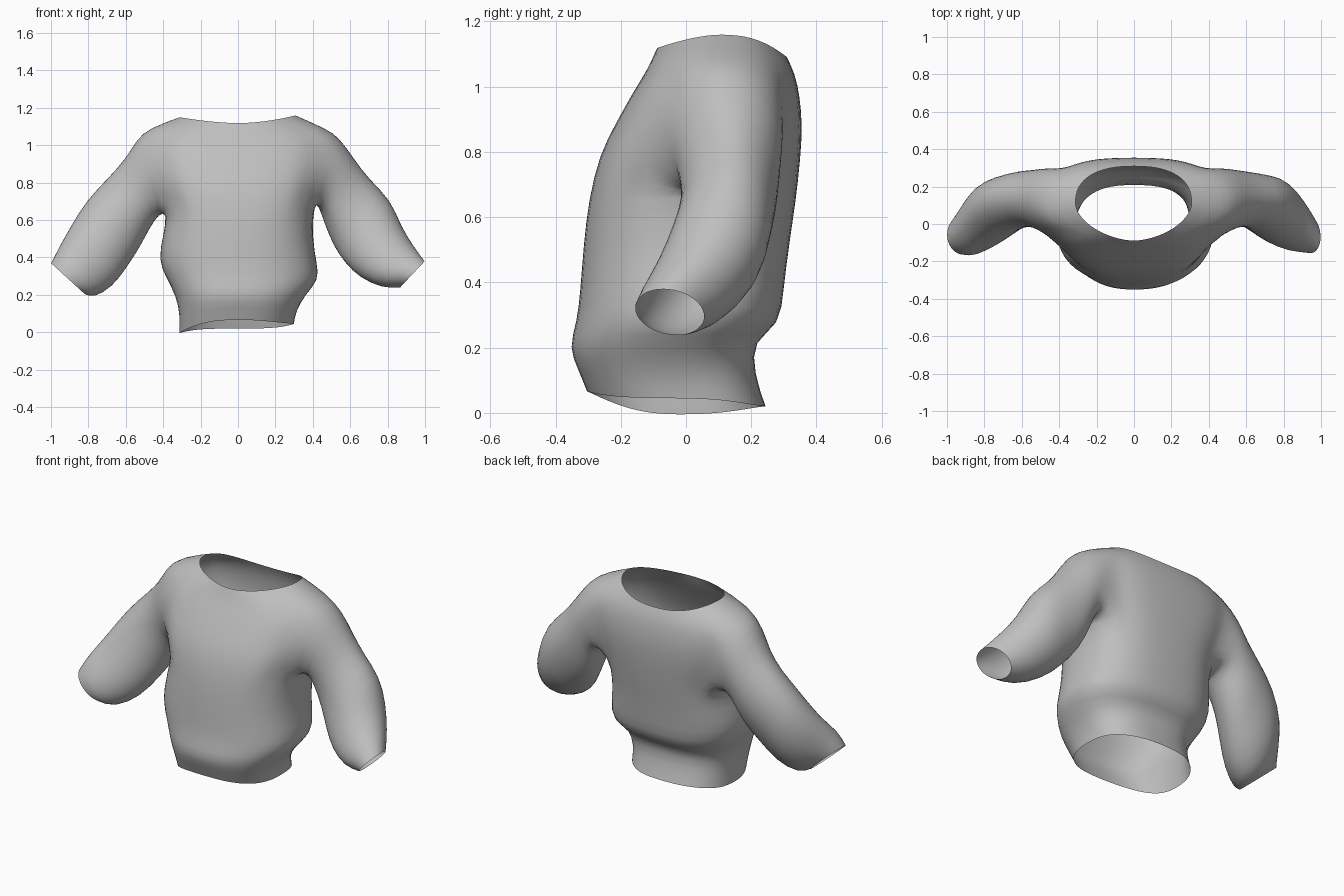
import bpy, bmesh, math
from mathutils import Vector

if "Cube" in bpy.data.objects:
    bpy.data.objects.remove(bpy.data.objects["Cube"])

N = 32          # points around the body
K = 4           # half width of the armhole, in body points
LOW, HIGH = 6, 10   # body rings bounding the armhole

# Body rings, hem to neckline: left and right half width, front y, back y,
# front z, left z, right z, back z, squareness
BODY = [
    (.315, .30, -.305, .245, .067, -.005, .045, .020, 2.3),
    (.312, .31, -.33, .21, .13, .09, .11, .12, 2.4),
    (.33, .36, -.362, .205, .20, .19, .20, .225, 2.3),
    (.385, .435, -.335, .29, .28, .29, .28, .265, 2.3),
    (.43, .425, -.325, .30, .38, .39, .36, .38, 2.3),
    (.40, .395, -.315, .318, .52, .52, .52, .52, 2.4),
    (.38, .41, -.30, .338, .65, .64, .69, .65, 2.5),
    (.44, .44, -.268, .352, .79, .76, .78, .78, 2.6),
    (.47, .47, -.215, .358, .89, .88, .88, .88, 2.6),
    (.49, .49, -.165, .350, .98, .99, .99, .97, 2.5),
    (.48, .48, -.120, .335, 1.05, 1.09, 1.085, 1.04, 2.2),
    (.315, .31, -.09, .31, 1.118, 1.15, 1.16, 1.09, 1.75),
]

# Sleeve rings, shoulder to cuff: top x, top z, bottom x, bottom z, front y, back y, forward lean
RIGHT = [
    (.54, 1.045, .43, .68, -.05, .30, 0),
    (.62, .93, .465, .57, -.02, .29, 0),
    (.70, .82, .51, .46, -.01, .28, .01),
    (.82, .71, .57, .37, -.05, .26, .03),
    (.87, .57, .65, .29, -.10, .235, .04),
    (.94, .46, .77, .235, -.15, .15, .02),
    (.998, .38, .865, .238, -.155, .055, -.02),
]
LEFT = [
    (.54, 1.035, .42, .635, -.05, .30, 0),
    (.60, .93, .47, .56, -.015, .29, 0),
    (.69, .83, .52, .46, -.015, .285, .01),
    (.81, .71, .59, .35, -.06, .255, .03),
    (.90, .56, .67, .24, -.12, .215, .03),
    (.955, .46, .775, .18, -.175, .13, 0),
    (1.0, .37, .82, .205, -.165, .05, 0),
]


def power(v, p):
    return math.copysign(abs(v) ** (2 / p), v)


def body_point(spec, i):
    wl, wr, yf, yb, zf, zl, zr, zb, p = spec
    a = 2 * math.pi * i / N
    c, s = math.cos(a), math.sin(a)
    if s > 0:
        p = max(p, 2.1) + .3         # flatter back
    zs = (zl + zr) / 2 + (zr - zl) / 2 * c
    z = zs + ((zb if s > 0 else zf) - zs) * s * s
    w = wr if c > 0 else wl
    return Vector((w * power(c, p), (yf + yb) / 2 + (yb - yf) / 2 * power(s, p), z))


bm = bmesh.new()

# Body with an armhole left open on each side
rings = [[bm.verts.new(body_point(r, i)) for i in range(N)] for r in BODY]
for j in range(len(rings) - 1):
    for i in range(N):
        near_side = min(abs(i + .5 - c) for c in (0, N / 2, N)) < K
        if near_side and LOW <= j < HIGH:
            continue
        k = (i + 1) % N
        bm.faces.new((rings[j][i], rings[j][k], rings[j + 1][k], rings[j + 1][i]))


# Sleeves grown from the armhole edge
def add_sleeve(side, specs):
    start, step = (0, 1) if side > 0 else (N // 2, -1)
    at = lambda j, d: rings[j][(start + step * d) % N]
    loop = [at(HIGH, d) for d in range(K)]
    loop += [at(j, K) for j in range(HIGH, LOW, -1)]
    loop += [at(LOW, d) for d in range(K, -K, -1)]
    loop += [at(j, -K) for j in range(LOW, HIGH)]
    loop += [at(HIGH, d) for d in range(-K, 0)]
    n = len(loop)
    for tx, tz, bx, bz, yf, yb, lean in specs:
        mid = Vector((side * (tx + bx) / 2, (yf + yb) / 2, (tz + bz) / 2))
        up = Vector((side * (tx - bx) / 2, lean, (tz - bz) / 2))
        back = Vector((0, (yb - yf) / 2, 0))
        new = []
        for i in range(n):
            a = 2 * math.pi * i / n
            new.append(bm.verts.new(mid + up * math.cos(a) + back * math.sin(a)))
        for i in range(n):
            k = (i + 1) % n
            bm.faces.new((loop[i], loop[k], new[k], new[i]))
        loop = new


add_sleeve(1, RIGHT)
add_sleeve(-1, LEFT)
bmesh.ops.recalc_face_normals(bm, faces=bm.faces)

mesh = bpy.data.meshes.new("sweater")
bm.to_mesh(mesh)
bm.free()
sweater = bpy.data.objects.new("sweater", mesh)
bpy.context.collection.objects.link(sweater)

# Plain grey cloth
cloth = bpy.data.materials.new("grey cloth")
cloth.diffuse_color = (.52, .52, .52, 1)
cloth.use_nodes = True
cloth.node_tree.nodes["Principled BSDF"].inputs["Base Color"].default_value = cloth.diffuse_color
mesh.materials.append(cloth)

# Soft smooth surface
sub = sweater.modifiers.new("soften", 'SUBSURF')
sub.levels = sub.render_levels = 1
bpy.context.view_layer.objects.active = sweater
sweater.select_set(True)
bpy.ops.object.shade_smooth()
